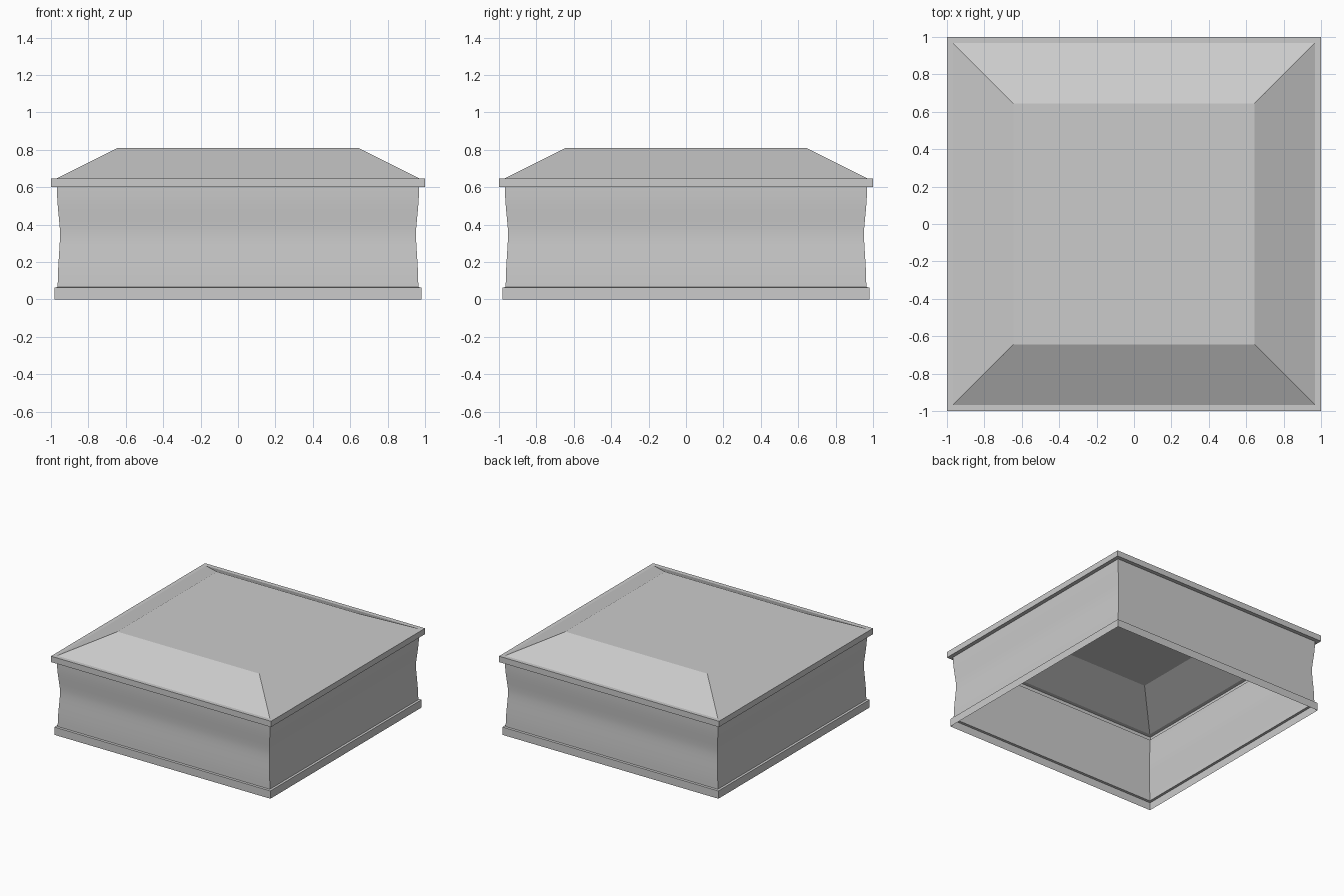
import bpy, bmesh, math

if "Cube" in bpy.data.objects:
    bpy.data.objects.remove(bpy.data.objects["Cube"])


def square_loft(name, profile, cap=False):
    """Sweep a (half width, height) profile around a square plan."""
    bm = bmesh.new()
    rings = [[bm.verts.new((sx * h, sy * h, z))
              for sx, sy in ((-1, -1), (1, -1), (1, 1), (-1, 1))]
             for h, z in profile]
    for a, b in zip(rings, rings[1:]):
        for i in range(4):
            j = (i + 1) % 4
            bm.faces.new((a[i], a[j], b[j], b[i]))
    if cap:
        bm.faces.new(rings[-1])
    mesh = bpy.data.meshes.new(name)
    bm.to_mesh(mesh)
    bm.free()
    obj = bpy.data.objects.new(name, mesh)
    bpy.context.collection.objects.link(obj)
    return obj


# Thin skirting around the open bottom, with a small ledge
square_loft("base_trim", [(0.982, 0), (0.982, 0.064), (0.963, 0.066)])

# Walls: gently concave curve from skirting to cornice
bottom, waist, top = 0.964, 0.951, 0.968
z0, zm, z1 = 0.066, 0.35, 0.60
wall = []
for i in range(13):
    z = z0 + (z1 - z0) * i / 12
    t = (zm - z) / (zm - z0) if z < zm else (z - zm) / (z1 - zm)
    edge = bottom if z < zm else top
    wall.append((waist + (edge - waist) * math.sin(t * math.pi / 2) ** 1.4, z))
walls = square_loft("walls", wall)
bpy.context.view_layer.objects.active = walls
walls.select_set(True)
bpy.ops.object.shade_smooth_by_angle(angle=math.radians(20))

# Overhanging cornice band
square_loft("cornice", [(0.968, 0.60), (1.0, 0.60), (1.0, 0.648), (0.968, 0.648)])

# Hipped roof with a flat top
square_loft("roof", [(0.968, 0.648), (0.645, 0.809)], cap=True)
